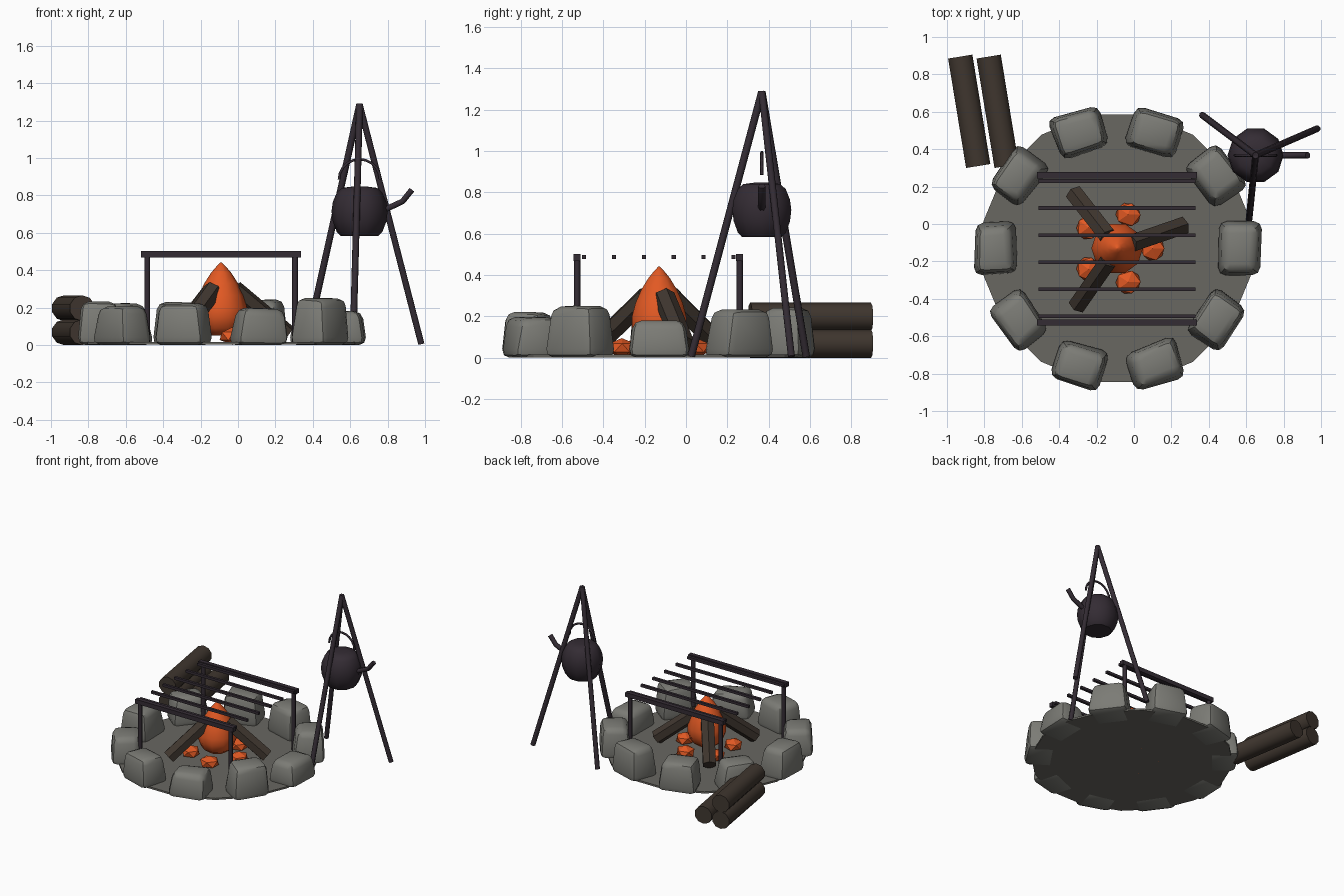
import bpy, bmesh, math, random
from mathutils import Vector, Matrix

random.seed(4)
if "Cube" in bpy.data.objects:
    bpy.data.objects.remove(bpy.data.objects["Cube"], do_unlink=True)


def material(name, rgb):
    m = bpy.data.materials.new(name)
    m.use_nodes = True
    m.diffuse_color = (*rgb, 1)
    bsdf = next(n for n in m.node_tree.nodes if n.type == "BSDF_PRINCIPLED")
    bsdf.inputs["Base Color"].default_value = (*rgb, 1)
    bsdf.inputs["Roughness"].default_value = 0.9
    return m


STONE = material("stone grey", (0.2, 0.2, 0.18))
ASH = material("ash grey", (0.14, 0.135, 0.12))
WOOD = material("bark brown", (0.05, 0.037, 0.028))
IRON = material("dark iron", (0.034, 0.025, 0.034))
FIRE = material("fire orange", (0.76, 0.1, 0.017))


def finish(name, bm, mat, smooth=None):
    bmesh.ops.recalc_face_normals(bm, faces=bm.faces)
    mesh = bpy.data.meshes.new(name)
    bm.to_mesh(mesh)
    bm.free()
    mesh.materials.append(mat)
    ob = bpy.data.objects.new(name, mesh)
    bpy.context.collection.objects.link(ob)
    if smooth:
        bpy.ops.object.select_all(action="DESELECT")
        ob.select_set(True)
        bpy.context.view_layer.objects.active = ob
        bpy.ops.object.shade_smooth_by_angle(angle=math.radians(smooth))
    return ob


def rod(name, a, b, radius, sides, mat, smooth=None, turn=0.0):
    """Cylinder running from a to b."""
    a, b = Vector(a), Vector(b)
    d = b - a
    rot = d.to_track_quat("Z", "Y").to_matrix().to_4x4()
    bm = bmesh.new()
    bmesh.ops.create_cone(bm, cap_ends=True, segments=sides, radius1=radius, radius2=radius,
                          depth=d.length,
                          matrix=Matrix.Translation((a + b) / 2) @ rot @ Matrix.Rotation(turn, 4, "Z"))
    return finish(name, bm, mat, smooth)


def box(name, centre, size, mat):
    bm = bmesh.new()
    bmesh.ops.create_cube(bm, size=1, matrix=Matrix.Translation(centre) @ Matrix.Diagonal((*size, 1)))
    return finish(name, bm, mat)


def lathe(name, x, y, profile, sides, mat, smooth):
    """Closed turned shape from (radius, z) pairs."""
    bm = bmesh.new()
    rings = [[bm.verts.new((x + r * math.cos(math.tau * i / sides),
                            y + r * math.sin(math.tau * i / sides), z)) for i in range(sides)]
             for r, z in profile]
    for lo, hi in zip(rings, rings[1:]):
        for i in range(sides):
            j = (i + 1) % sides
            bm.faces.new((lo[i], lo[j], hi[j], hi[i]))
    bm.faces.new(rings[0])
    bm.faces.new(rings[-1])
    return finish(name, bm, mat, smooth)


def tube(name, points, radius, mat):
    """Bent round bar through the points."""
    cu = bpy.data.curves.new(name, "CURVE")
    cu.dimensions = "3D"
    cu.bevel_depth = radius
    cu.bevel_resolution = 1
    cu.use_fill_caps = True
    sp = cu.splines.new("POLY")
    sp.points.add(len(points) - 1)
    for p, co in zip(sp.points, points):
        p.co = (*co, 1)
    cu.materials.append(mat)
    ob = bpy.data.objects.new(name, cu)
    bpy.context.collection.objects.link(ob)
    bpy.ops.object.select_all(action="DESELECT")
    ob.select_set(True)
    bpy.context.view_layer.objects.active = ob
    bpy.ops.object.convert(target="MESH")


# Ash bed
CX, CY = -0.09, -0.13
rod("ash_bed", (CX, CY, 0.002), (CX, CY, 0.016), 0.73, 16, ASH, turn=math.pi / 16)

# Ring of tapered, rounded stones
heights = [0.19, 0.235, 0.245, 0.23, 0.23, 0.24, 0.215, 0.22, 0.2, 0.255]
for i, h in enumerate(heights):
    ang = math.tau * i / 10
    bm = bmesh.new()
    bmesh.ops.create_cube(bm, size=1)
    for v in bm.verts:
        taper = 0.82 if v.co.z > 0 else 1.0
        v.co.x *= 0.23 * taper
        v.co.y *= 0.285 * taper
        v.co.z = (v.co.z + 0.5) * h
        v.co.x += random.uniform(-0.012, 0.012)
        v.co.y += random.uniform(-0.012, 0.012)
        if v.co.z > 0.1:
            v.co.z += random.uniform(-0.012, 0.003)
    bmesh.ops.bevel(bm, geom=bm.edges[:], offset=0.042, segments=2, profile=0.5, affect="EDGES")
    at = Vector((CX + 0.655 * math.cos(ang), CY + 0.655 * math.sin(ang), 0))
    bmesh.ops.transform(bm, verts=bm.verts, matrix=Matrix.Translation(at) @ Matrix.Rotation(ang, 4, "Z"))
    finish(f"ring_stone_{i + 1}", bm, STONE, 40)

# Flame
lathe("flame", CX, CY, [(0.06, 0.05), (0.115, 0.09), (0.138, 0.15), (0.138, 0.2), (0.12, 0.265),
                        (0.09, 0.33), (0.055, 0.385), (0.025, 0.42), (0.003, 0.442)], 10, FIRE, 50)

# Embers around the flame
for i in range(5):
    ang = math.tau * i / 5
    bm = bmesh.new()
    at = (CX + 0.19 * math.cos(ang), CY + 0.19 * math.sin(ang), 0.048)
    bmesh.ops.create_icosphere(bm, subdivisions=1, radius=1, matrix=Matrix.Translation(at)
                               @ Matrix.Rotation(ang, 4, "Z") @ Matrix.Diagonal((0.07, 0.075, 0.047, 1)))
    finish(f"ember_{i + 1}", bm, FIRE)

# Burning logs leaning on the flame
for i, deg in enumerate((19, 128, 235)):
    c, s = math.cos(math.radians(deg)), math.sin(math.radians(deg))
    rod(f"fire_log_{i + 1}", (CX + 0.37 * c, CY + 0.37 * s, 0.06),
        (CX + 0.075 * c, CY + 0.075 * s, 0.295), 0.053, 6, WOOD)

# Grill: posts, rails and bars
for side, y in (("front", -0.527), ("back", 0.26)):
    box(f"{side}_grill_rail", (-0.09, y, 0.485), (0.855, 0.034, 0.034), IRON)
    for end, x in (("right", -0.485), ("left", 0.305)):
        rod(f"{side}_{end}_grill_post", (x, y, 0.005), (x, y, 0.475), 0.0155, 8, IRON, 50)
for i in range(6):
    box(f"grill_bar_{i + 1}", (-0.09, -0.493 + 0.1445 * i, 0.487), (0.84, 0.02, 0.02), IRON)

# Tripod
PX, PY = 0.65, 0.367
for i, (x, y) in enumerate(((0.365, 0.582), (0.98, 0.51), (0.615, 0.025))):
    rod(f"tripod_leg_{i + 1}", (x, y, 0.006), (PX, PY, 1.287), 0.018, 8, IRON, 50)

# Hanging pot with spout and carrying handle
lathe("pot", PX, PY, [(0.1, 0.583), (0.122, 0.605), (0.143, 0.66), (0.15, 0.715), (0.143, 0.765),
                      (0.122, 0.815), (0.095, 0.84), (0.04, 0.847)], 10, IRON, 40)
tube("pot_spout", [(0.76, PY, 0.715), (0.81, PY, 0.735), (0.88, PY, 0.768), (0.93, PY, 0.83)], 0.018, IRON)
tube("pot_handle", [(PX + 0.11 * math.cos(math.pi * k / 10), PY, 0.885 + 0.108 * math.sin(math.pi * k / 10))
                    for k in range(11)], 0.008, IRON)

# Firewood stack
for name, dx, z in (("right", 0, 0.068), ("left", 0.152, 0.068), ("top", 0, 0.197)):
    rod(f"firewood_{name}", (-0.929 + dx, 0.895, z), (-0.833 + dx, 0.31, z), 0.069, 10, WOOD, 50)
